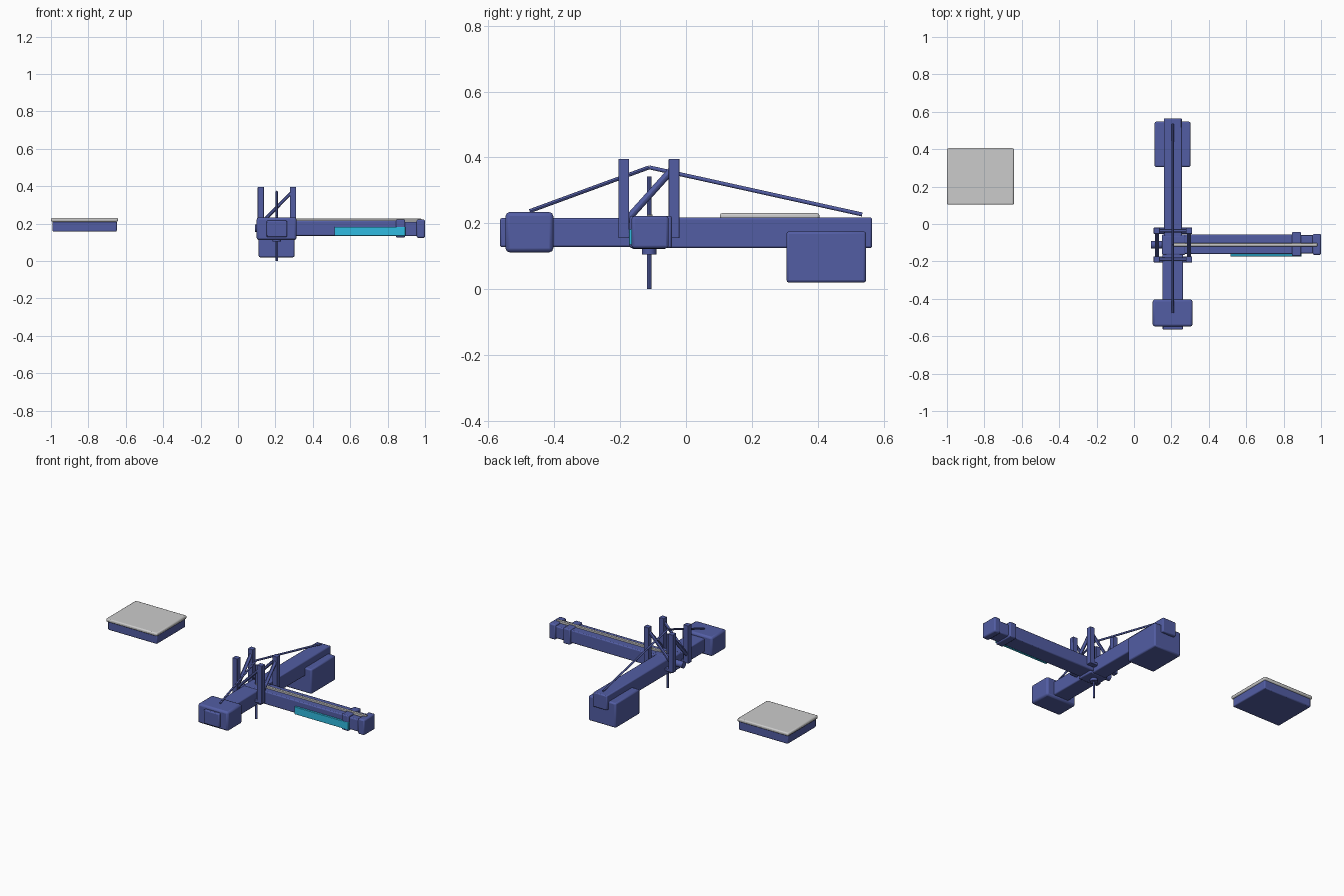
import bpy
from mathutils import Vector

if "Cube" in bpy.data.objects:
    bpy.data.objects.remove(bpy.data.objects["Cube"])


def material(name, rgb):
    m = bpy.data.materials.new(name)
    m.diffuse_color = (*rgb, 1)
    m.use_nodes = True
    m.node_tree.nodes["Principled BSDF"].inputs["Base Color"].default_value = m.diffuse_color
    return m


BLUE = material("blue_paint", (0.085, 0.11, 0.37))
CYAN = material("cyan_panel", (0.03, 0.50, 0.75))


def finish(ob, name, mat, bevel=0):
    ob.name = name
    if mat:
        ob.data.materials.append(mat)
    if bevel:
        b = ob.modifiers.new("bevel", "BEVEL")
        b.width = bevel
        b.segments = 2
    bpy.ops.object.shade_smooth_by_angle()
    return ob


def box(name, x, y, z, mat=BLUE, bevel=0.006):
    """Box from (min, max) ranges."""
    bpy.ops.mesh.primitive_cube_add(size=1, location=[sum(r) / 2 for r in (x, y, z)])
    ob = bpy.context.object
    ob.scale = [r[1] - r[0] for r in (x, y, z)]
    bpy.ops.object.transform_apply(location=False, rotation=False, scale=True)
    return finish(ob, name, mat, bevel)


def rod(name, a, b, r, mat=BLUE, sides=12):
    """Round bar between two points."""
    a, b = Vector(a), Vector(b)
    d = b - a
    bpy.ops.mesh.primitive_cylinder_add(vertices=sides, radius=r, depth=d.length,
                                        location=(a + b) / 2,
                                        rotation=d.to_track_quat('Z', 'Y').to_euler())
    return finish(bpy.context.object, name, mat)


# Main beam along y: front and rear sections
box("front_beam", (0.153, 0.262), (-0.565, -0.11), (0.128, 0.216))
box("rear_beam", (0.16, 0.256), (-0.12, 0.565), (0.125, 0.218))

# Weights at the beam ends
box("front_weight", (0.1, 0.313), (-0.548, -0.403), (0.112, 0.234), bevel=0.012)
box("rear_weight", (0.11, 0.302), (0.305, 0.547), (0.02, 0.176), bevel=0.008)

# Side arm along x with collar, neck and head
box("side_arm", (0.15, 0.87), (-0.16, -0.055), (0.135, 0.216))
box("arm_collar", (0.845, 0.893), (-0.171, -0.043), (0.125, 0.223))
box("arm_neck", (0.88, 0.965), (-0.157, -0.06), (0.133, 0.21))
box("arm_head", (0.955, 1.0), (-0.165, -0.053), (0.124, 0.222), bevel=0.008)
box("arm_panel", (0.516, 0.895), (-0.173, -0.157), (0.135, 0.182), CYAN, 0.002)
box("arm_strip", (0.21, 0.98), (-0.119, -0.102), (0.212, 0.227), None, 0.002)

# Hub at the crossing, with stub shaft on the left
box("hub", (0.15, 0.275), (-0.165, -0.06), (0.122, 0.219))
rod("hub_shaft", (0.092, -0.111, 0.175), (0.17, -0.111, 0.175), 0.02, sides=20)
rod("hub_socket", (0.207, -0.112, 0.105), (0.207, -0.112, 0.13), 0.022, sides=20)

# Tower: four posts, cross bars and diagonal braces
XS, YS = (0.122, 0.294), (-0.189, -0.036)
H = 0.0165
for x in XS:
    for y in YS:
        box("tower_post", (x - H, x + H), (y - H, y + H), (0.155, 0.396), bevel=0.002)
    rod("side_brace", (x, YS[0], 0.2), (x, YS[1], 0.37), 0.011)
for y in YS:
    box("tower_cross_bar", (XS[0] - H, XS[1] + H), (y - H, y + H), (0.155, 0.172), bevel=0.002)
    rod("end_brace", (XS[0], y, 0.2), (XS[1], y, 0.375), 0.009)

# Mast and stay cables
APEX = (0.207, -0.112, 0.37)
rod("mast", (0.207, -0.112, 0), (0.207, -0.112, 0.342), 0.0065)
rod("front_stay", (0.207, -0.475, 0.237), APEX, 0.006)
rod("rear_stay", (0.207, 0.535, 0.227), APEX, 0.006)

# Separate pad with light cover
box("pad_body", (-0.992, -0.648), (0.112, 0.398), (0.157, 0.214), bevel=0.006)
box("pad_cover", (-1.0, -0.642), (0.103, 0.405), (0.21, 0.231), None, 0.007)
